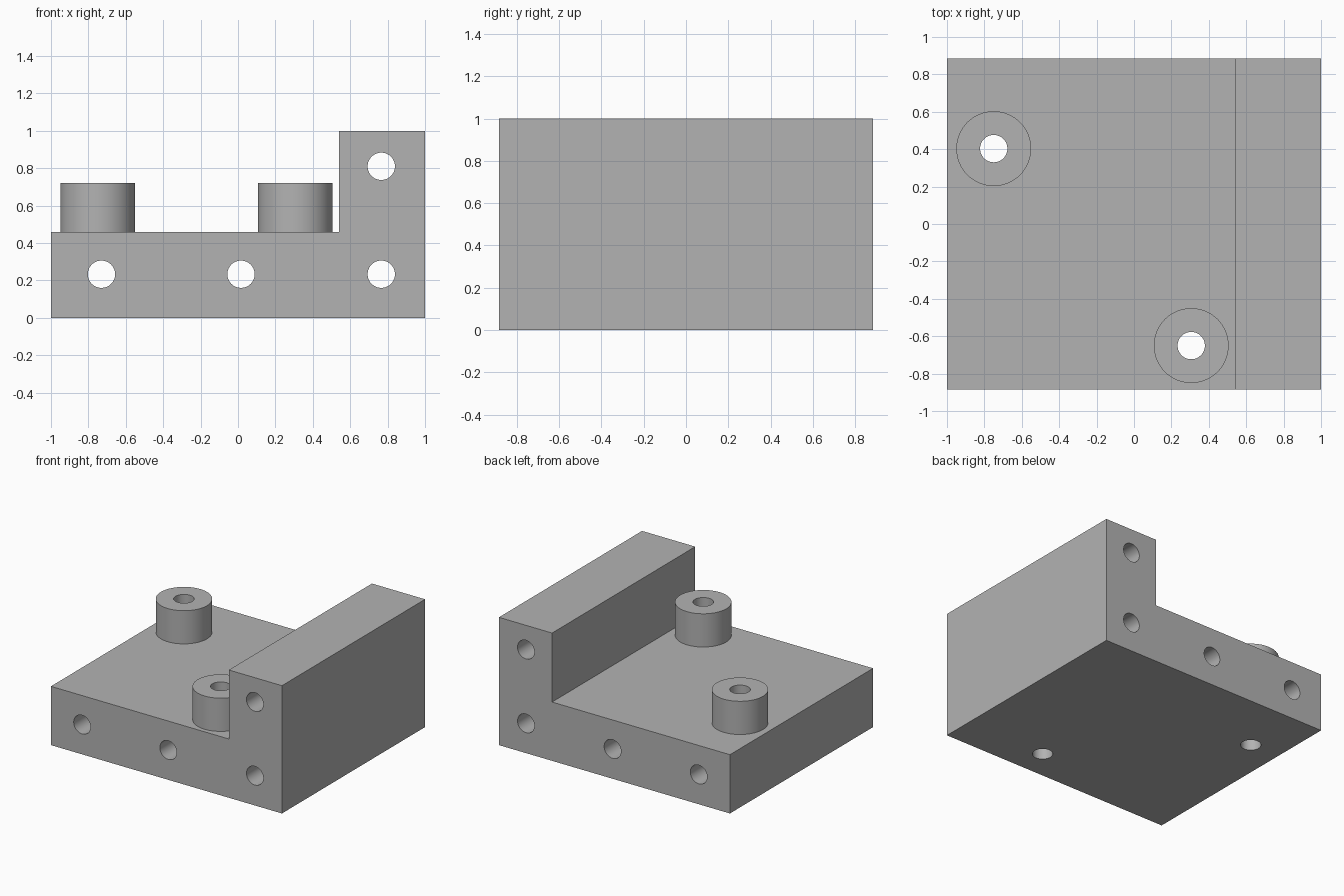
import bpy, bmesh
from math import radians, cos, sin, tau
from mathutils import Matrix

cube = bpy.data.objects.get("Cube")
if cube:
    bpy.data.objects.remove(cube, do_unlink=True)

HALF_DEPTH = 0.885
FLOOR = 0.46
BOSS_TOP = 0.72
HOLE_R = 0.073
BOSS_R = 0.2
SIDES = 64
BOSSES = {"back_boss": (-0.75, 0.403), "front_boss": (0.306, -0.65)}
CROSS_HOLES = [(-0.73, 0.233), (0.016, 0.233), (0.766, 0.233), (0.766, 0.81)]

grey = bpy.data.materials.new("plain grey")
grey.use_nodes = True
GREY = (0.45, 0.45, 0.45, 1)
grey.diffuse_color = GREY
grey.node_tree.nodes["Principled BSDF"].inputs["Base Color"].default_value = GREY


def make_object(name, bm):
    bmesh.ops.recalc_face_normals(bm, faces=bm.faces)
    mesh = bpy.data.meshes.new(name)
    bm.to_mesh(mesh)
    bm.free()
    mesh.materials.append(grey)
    obj = bpy.data.objects.new(name, mesh)
    bpy.context.collection.objects.link(obj)
    return obj


def cutter(name, matrix):
    bm = bmesh.new()
    bmesh.ops.create_cone(bm, cap_ends=True, segments=SIDES, radius1=HOLE_R,
                          radius2=HOLE_R, depth=3, matrix=matrix)
    obj = make_object(name, bm)
    obj.hide_render = True
    return obj


def smooth(obj):
    bpy.ops.object.select_all(action='DESELECT')
    obj.select_set(True)
    bpy.context.view_layer.objects.active = obj
    bpy.ops.object.shade_smooth_by_angle(angle=radians(30))


# L-shaped block, extruded front to back
profile = [(-1, 0), (1, 0), (1, 1), (0.54, 1), (0.54, FLOOR), (-1, FLOOR)]
bm = bmesh.new()
face = bm.faces.new([bm.verts.new((x, -HALF_DEPTH, z)) for x, z in profile])
extruded = bmesh.ops.extrude_face_region(bm, geom=[face], use_keep_orig=True)
bmesh.ops.translate(bm, vec=(0, 2 * HALF_DEPTH, 0),
                    verts=[v for v in extruded["geom"] if isinstance(v, bmesh.types.BMVert)])
block = make_object("block", bm)

# Through holes: four front to back, two straight down under the bosses
cutters = [cutter("cross_hole_cutter", Matrix.Translation((x, 0, z)) @ Matrix.Rotation(radians(90), 4, 'X'))
           for x, z in CROSS_HOLES]
cutters += [cutter("boss_hole_cutter", Matrix.Translation((x, y, 0))) for x, y in BOSSES.values()]
for tool in cutters:
    bpy.ops.object.select_all(action='DESELECT')
    bpy.context.view_layer.objects.active = block
    block.select_set(True)
    cut = block.modifiers.new("hole", 'BOOLEAN')
    cut.object = tool
    cut.solver = 'EXACT'
    bpy.ops.object.modifier_apply(modifier=cut.name)
for tool in cutters:
    bpy.data.objects.remove(tool, do_unlink=True)
smooth(block)

# Hollow round bosses standing on the block
for name, (x, y) in BOSSES.items():
    bm = bmesh.new()
    rings = []
    for r, z in [(BOSS_R, FLOOR), (BOSS_R, BOSS_TOP), (HOLE_R, BOSS_TOP), (HOLE_R, FLOOR)]:
        rings.append([bm.verts.new((x + r * cos(tau * i / SIDES), y + r * sin(tau * i / SIDES), z))
                      for i in range(SIDES)])
    for a, b in zip(rings, rings[1:]):
        for i in range(SIDES):
            j = (i + 1) % SIDES
            bm.faces.new((a[i], a[j], b[j], b[i]))
    smooth(make_object(name, bm))
